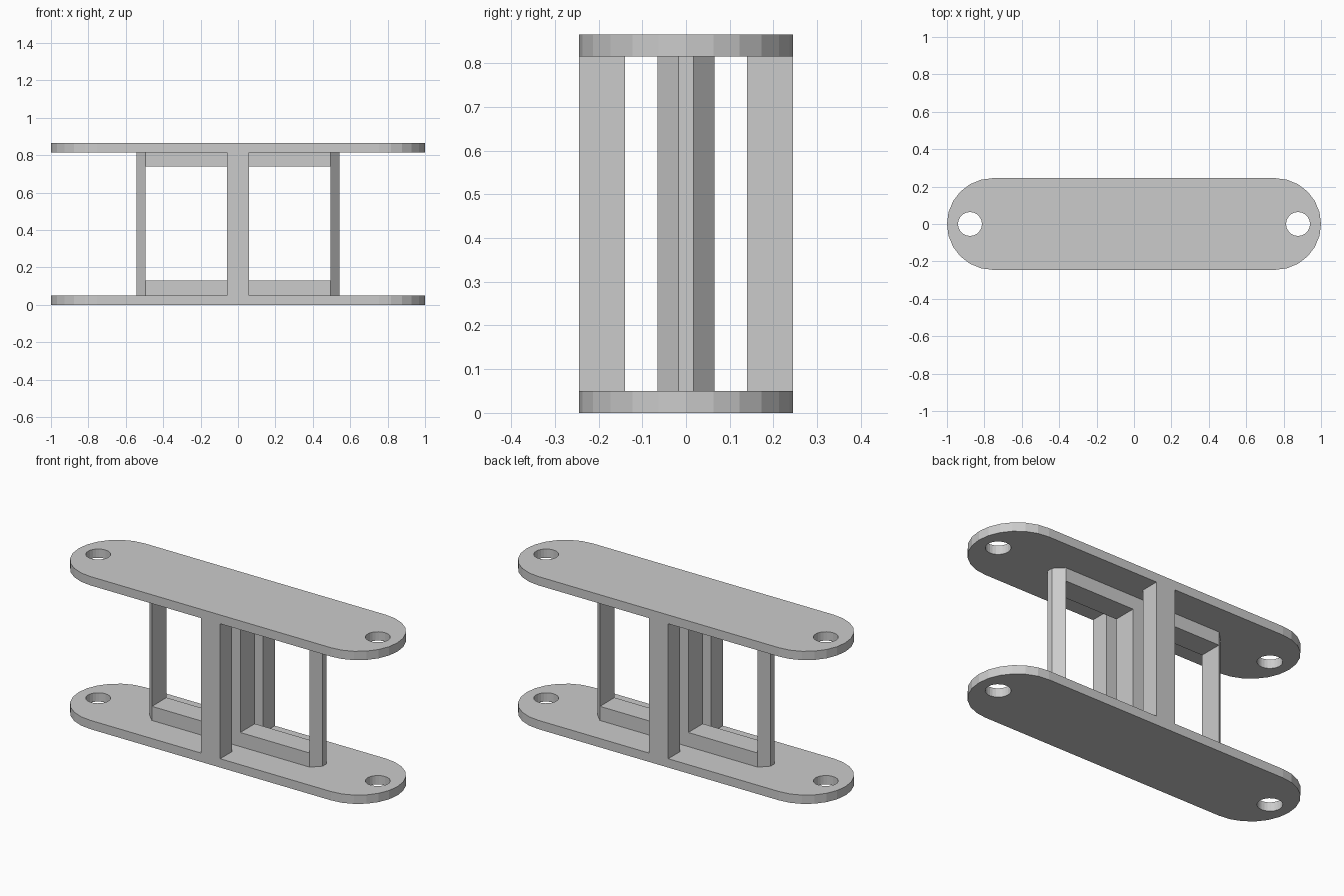
import bpy, bmesh
from math import cos, sin, pi

if "Cube" in bpy.data.objects:
    bpy.data.objects.remove(bpy.data.objects["Cube"])

PLATE, HEIGHT, R = 0.05, 0.865, 0.245


def prism(name, loops, z0, z1):
    """Extrude a flat outline (with optional hole loops) from z0 to z1."""
    cu = bpy.data.curves.new(name, 'CURVE')
    cu.dimensions = '2D'
    cu.fill_mode = 'BOTH'
    cu.extrude = (z1 - z0) / 2
    for pts in loops:
        sp = cu.splines.new('POLY')
        sp.points.add(len(pts) - 1)
        for p, (x, y) in zip(sp.points, pts):
            p.co = (x, y, 0, 1)
        sp.use_cyclic_u = True
    tmp = bpy.data.objects.new(name + "_outline", cu)
    bpy.context.collection.objects.link(tmp)
    bpy.context.view_layer.update()
    me = bpy.data.meshes.new_from_object(tmp)
    bpy.data.objects.remove(tmp)
    bm = bmesh.new()
    bm.from_mesh(me)
    bmesh.ops.remove_doubles(bm, verts=bm.verts, dist=1e-5)
    bmesh.ops.translate(bm, verts=bm.verts, vec=(0, 0, (z0 + z1) / 2))
    bmesh.ops.recalc_face_normals(bm, faces=bm.faces)
    for f in bm.faces:
        f.smooth = False
    bm.to_mesh(me)
    bm.free()
    me.name = name
    ob = bpy.data.objects.new(name, me)
    bpy.context.collection.objects.link(ob)
    return ob


def arc(cx, r, a0, a1, n):
    return [(cx + r * cos(a0 + (a1 - a0) * i / n), r * sin(a0 + (a1 - a0) * i / n))
            for i in range(n + 1)]


def rect(x0, x1, y0, y1):
    return [(x0, y0), (x1, y0), (x1, y1), (x0, y1)]


# rounded end plates with a bolt hole at each end
outline = arc(1 - R, R, -pi / 2, pi / 2, 12) + arc(R - 1, R, pi / 2, 3 * pi / 2, 12)
holes = [arc(s * 0.877, 0.064, 0, 2 * pi, 24)[:-1] for s in (-1, 1)]
prism("bottom_plate", [outline] + holes, 0, PLATE)
prism("top_plate", [outline] + holes, HEIGHT - PLATE, HEIGHT)

# front and back posts flush with the plate edges
for name, s in (("front_post", -1), ("back_post", 1)):
    y0, y1 = sorted((s * 0.14, s * R))
    prism(name, [rect(-0.06, 0.06, y0, y1)], PLATE, HEIGHT - PLATE)

# central web with chamfered ends
half = [(0.495, -0.065), (0.543, -0.017), (0.543, 0.017), (0.495, 0.065)]
web = prism("central_web", [half + [(-x, -y) for x, y in half]], PLATE, HEIGHT - PLATE)

# two windows cut through the web
for s in (-1, 1):
    x0, x1 = sorted((s * 0.06, s * 0.494))
    cutter = prism("window_cutter", [rect(x0, x1, -0.2, 0.2)], 0.13, 0.74)
    cutter.hide_render = True
    mod = web.modifiers.new("window", 'BOOLEAN')
    mod.operation = 'DIFFERENCE'
    mod.solver = 'EXACT'
    mod.object = cutter
    bpy.context.view_layer.objects.active = web
    bpy.ops.object.modifier_apply(modifier=mod.name)
    bpy.data.objects.remove(cutter)
